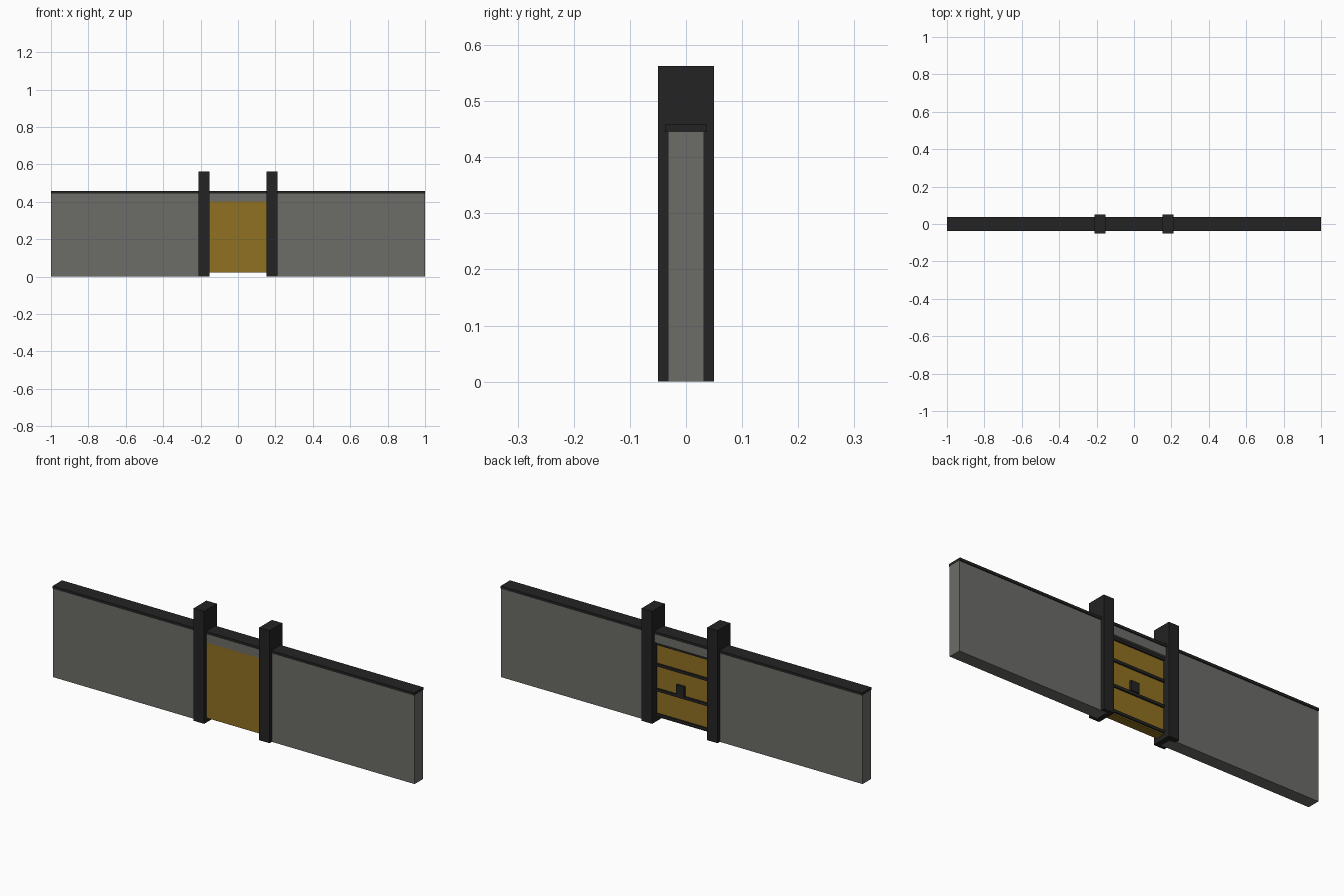
import bpy
import bmesh
from mathutils import Vector

cube = bpy.data.objects.get("Cube")
if cube:
    bpy.data.objects.remove(cube, do_unlink=True)


def material(name, rgb):
    mat = bpy.data.materials.new(name)
    mat.use_nodes = True
    color = (*rgb, 1.0)
    mat.diffuse_color = color
    bsdf = next(n for n in mat.node_tree.nodes if n.type == "BSDF_PRINCIPLED")
    bsdf.inputs["Base Color"].default_value = color
    bsdf.inputs["Roughness"].default_value = 0.8
    return mat


STONE = material("stone grey", (0.15, 0.15, 0.138))
METAL = material("charcoal", (0.017, 0.017, 0.017))
GOLD = material("ochre", (0.28, 0.165, 0.016))


def box(name, low, high, mat):
    """Flat-shaded box between two opposite corners."""
    low, high = Vector(low), Vector(high)
    middle, size = (low + high) / 2, high - low
    bm = bmesh.new()
    bmesh.ops.create_cube(bm, size=1)
    for v in bm.verts:
        v.co = Vector(a * b for a, b in zip(v.co, size))
    mesh = bpy.data.meshes.new(name)
    bm.to_mesh(mesh)
    bm.free()
    mesh.materials.append(mat)
    obj = bpy.data.objects.new(name, mesh)
    obj.location = middle
    bpy.context.collection.objects.link(obj)
    return obj


WALL_Y, CAP_Y, POST_Y = 0.032, 0.037, 0.05
WALL_TOP, CAP_TOP, POST_TOP = 0.445, 0.458, 0.563
INNER, OUTER = 0.152, 0.21
GATE_TOP, GATE_BOTTOM, GATE_BACK = 0.40, 0.022, 0.014

# Walls, posts and gate leaves, one of each per side
for side, s in (("left", 1), ("right", -1)):
    def span(a, b):
        return sorted((s * a, s * b))

    x0, x1 = span(0.18, 1.0)
    box(f"{side}_wall", (x0, -WALL_Y, 0), (x1, WALL_Y, WALL_TOP), STONE)
    x0, x1 = span(INNER, OUTER)
    box(f"{side}_post", (x0, -POST_Y, 0), (x1, POST_Y, POST_TOP), METAL)
    x0, x1 = span(0, INNER + 0.003)
    box(f"{side}_gate_leaf", (x0, -0.03, GATE_BOTTOM),
        (x1, GATE_BACK, GATE_TOP), GOLD)

# Lintel over the gate and the coping along the whole wall
box("lintel", (-0.18, -WALL_Y, GATE_TOP), (0.18, WALL_Y, WALL_TOP), STONE)
box("coping", (-1, -CAP_Y, WALL_TOP), (1, CAP_Y, CAP_TOP), METAL)

# Cross bars and lock on the back of the gate
for i, z in enumerate((0.035, 0.16, 0.285, 0.392)):
    box(f"gate_bar_{i + 1}", (-INNER, GATE_BACK - 0.002, z - 0.007),
        (INNER, GATE_BACK + 0.007, z + 0.007), METAL)
box("gate_lock", (-0.008, GATE_BACK - 0.002, 0.167),
    (0.037, GATE_BACK + 0.012, 0.217), METAL)
